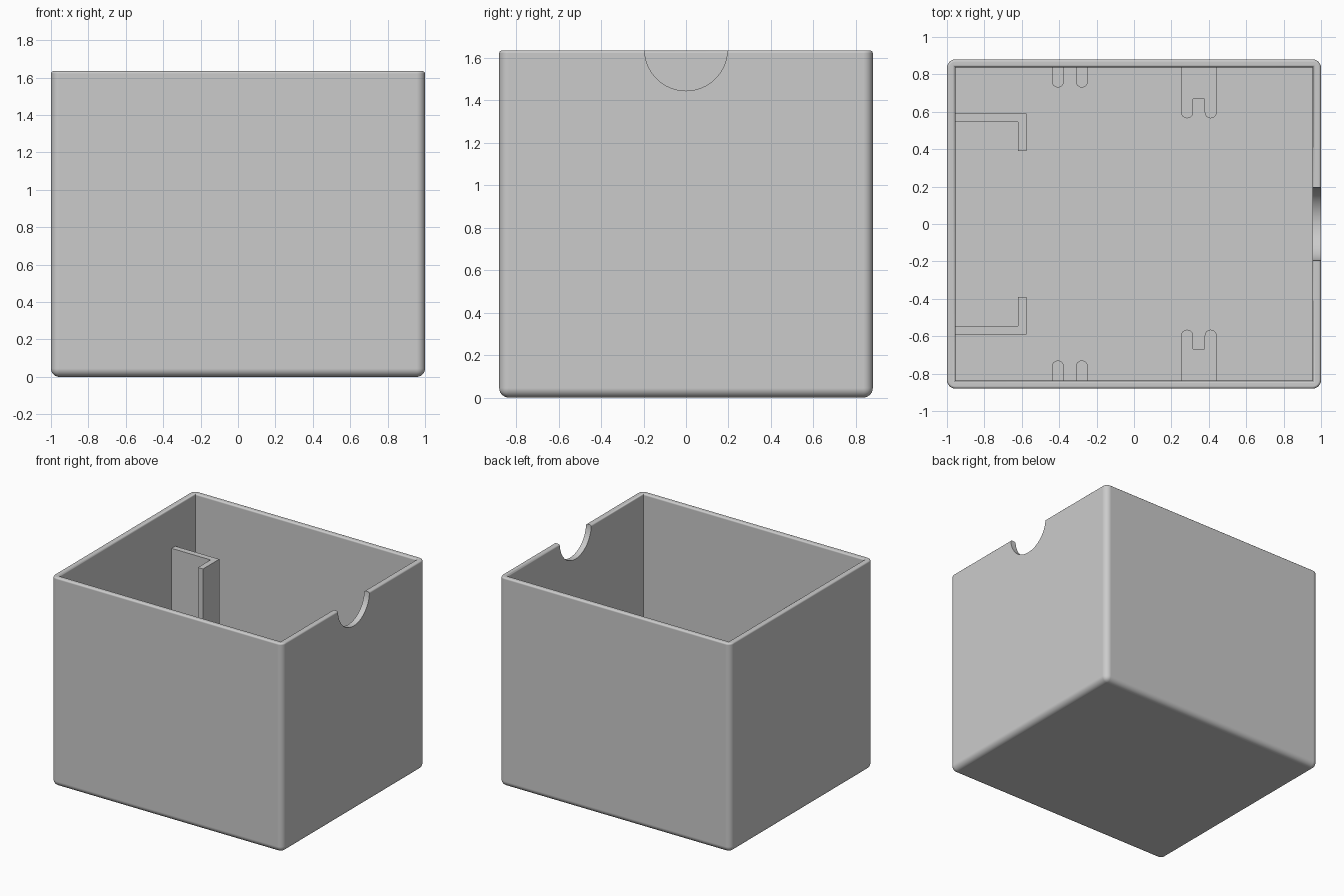
import bpy
import bmesh
import math

if "Cube" in bpy.data.objects:
    bpy.data.objects.remove(bpy.data.objects["Cube"])

HX, HY, TOP = 1.0, 0.88, 1.635      # outer half sizes and height
IX, IY, FLOOR = 0.955, 0.838, 0.045  # cavity half sizes and floor level
RIM = 0.013                          # rounding of the rim
BRACKET_TOP, GUIDE_TOP = 1.32, 0.5

grey = bpy.data.materials.new("plain grey")
grey.use_nodes = True
grey.diffuse_color = (0.6, 0.6, 0.6, 1)
grey.node_tree.nodes["Principled BSDF"].inputs["Base Color"].default_value = grey.diffuse_color


def finish(name, bm):
    bmesh.ops.recalc_face_normals(bm, faces=bm.faces)
    mesh = bpy.data.meshes.new(name)
    bm.to_mesh(mesh)
    bm.free()
    mesh.materials.append(grey)
    obj = bpy.data.objects.new(name, mesh)
    bpy.context.collection.objects.link(obj)
    return obj


def activate(obj):
    bpy.ops.object.select_all(action="DESELECT")
    obj.select_set(True)
    bpy.context.view_layer.objects.active = obj


def loft(name, rings):
    """Skin a closed solid through rings of equal point count."""
    bm = bmesh.new()
    loops = [[bm.verts.new(p) for p in ring] for ring in rings]
    n = len(loops[0])
    for a, b in zip(loops, loops[1:]):
        for i in range(n):
            j = (i + 1) % n
            bm.faces.new((a[i], a[j], b[j], b[i]))
    bm.faces.new(loops[0])
    bm.faces.new(loops[-1])
    return finish(name, bm)


def prism(name, outline, top):
    """Raise a plan outline from inside the floor up to the given height."""
    return loft(name, [[(x, y, z) for x, y in outline] for z in (FLOOR - 0.01, top)])


def subtract(obj, cutter):
    cutter.hide_render = True
    activate(obj)
    cut = obj.modifiers.new("cut", "BOOLEAN")
    cut.operation, cut.object, cut.solver = "DIFFERENCE", cutter, "EXACT"
    bpy.ops.object.modifier_apply(modifier=cut.name)
    bpy.data.objects.remove(cutter)


def finger(x, tip, width=0.064):
    """Plan points of a rounded finger end, from its left to its right side."""
    r = width / 2
    arc = [math.pi * i / 12 for i in range(13)]
    return [(x - r * math.cos(a), tip + r - r * math.sin(a)) for a in arc]


# Solid block with rounded corners and base, and a finely rounded top edge
bm = bmesh.new()
bmesh.ops.create_cube(bm, size=2)
for v in bm.verts:
    v.co = (v.co.x * HX, v.co.y * HY, TOP if v.co.z > 0 else 0)
bm.normal_update()
shell = [e for e in bm.edges if min(v.co.z for v in e.verts) < TOP / 2]
bmesh.ops.bevel(bm, geom=shell, offset=0.045, segments=6, profile=0.5, affect="EDGES")
bm.normal_update()
lid = max(bm.faces, key=lambda f: f.calc_center_median().z)
bmesh.ops.bevel(bm, geom=list(lid.edges), offset=RIM, segments=3, profile=0.5, affect="EDGES")
box = finish("open_box", bm)

# Cavity, flaring at the top to round the inner rim
levels = [(0, FLOOR)]
for i in range(4):
    a = math.radians(30 * i)
    levels.append((RIM * (1 - math.cos(a)), TOP - RIM + RIM * math.sin(a)))
levels.append((RIM, TOP + 0.1))
subtract(box, loft("cavity_cutter", [
    [(sx * (IX + d), sy * (IY + d), z) for sx, sy in ((-1, -1), (1, -1), (1, 1), (-1, 1))]
    for d, z in levels]))

# Half-round finger notch through the top of the left side wall
turn = [2 * math.pi * i / 64 for i in range(64)]
subtract(box, loft("notch_cutter", [
    [(x, 0.195 * math.cos(a), TOP + 0.005 + 0.195 * math.sin(a)) for a in turn]
    for x in (HX - 0.2, HX + 0.1)]))

# Plan outlines of the inner fittings on the back side
WALL = IY + 0.01
hook = [(-IX - 0.01, 0.59), (-0.575, 0.59), (-0.575, 0.39), (-0.619, 0.39),
        (-0.619, 0.545), (-IX - 0.01, 0.545)]


def rib(x):
    return [(x - 0.032, WALL)] + finger(x, 0.73) + [(x + 0.032, WALL)]


fork = ([(0.252, WALL)] + finger(0.284, 0.565) + [(0.316, 0.667), (0.378, 0.667)]
        + finger(0.41, 0.565) + [(0.442, WALL)])

# Mirror the fittings to the front side
parts = [box]
for side, s in (("back", 1), ("front", -1)):
    for name, outline, top in (("hook_bracket", hook, BRACKET_TOP),
                               ("outer_guide_rib", rib(-0.407), GUIDE_TOP),
                               ("inner_guide_rib", rib(-0.279), GUIDE_TOP),
                               ("forked_guide", fork, GUIDE_TOP)):
        parts.append(prism(f"{side}_{name}", [(x, s * y) for x, y in outline], top))

# Smooth curved edges while keeping walls flat
for obj in parts:
    activate(obj)
    bpy.ops.object.shade_smooth_by_angle(angle=math.radians(35))
    weighted = obj.modifiers.new("flat_walls", "WEIGHTED_NORMAL")
    weighted.keep_sharp = True
